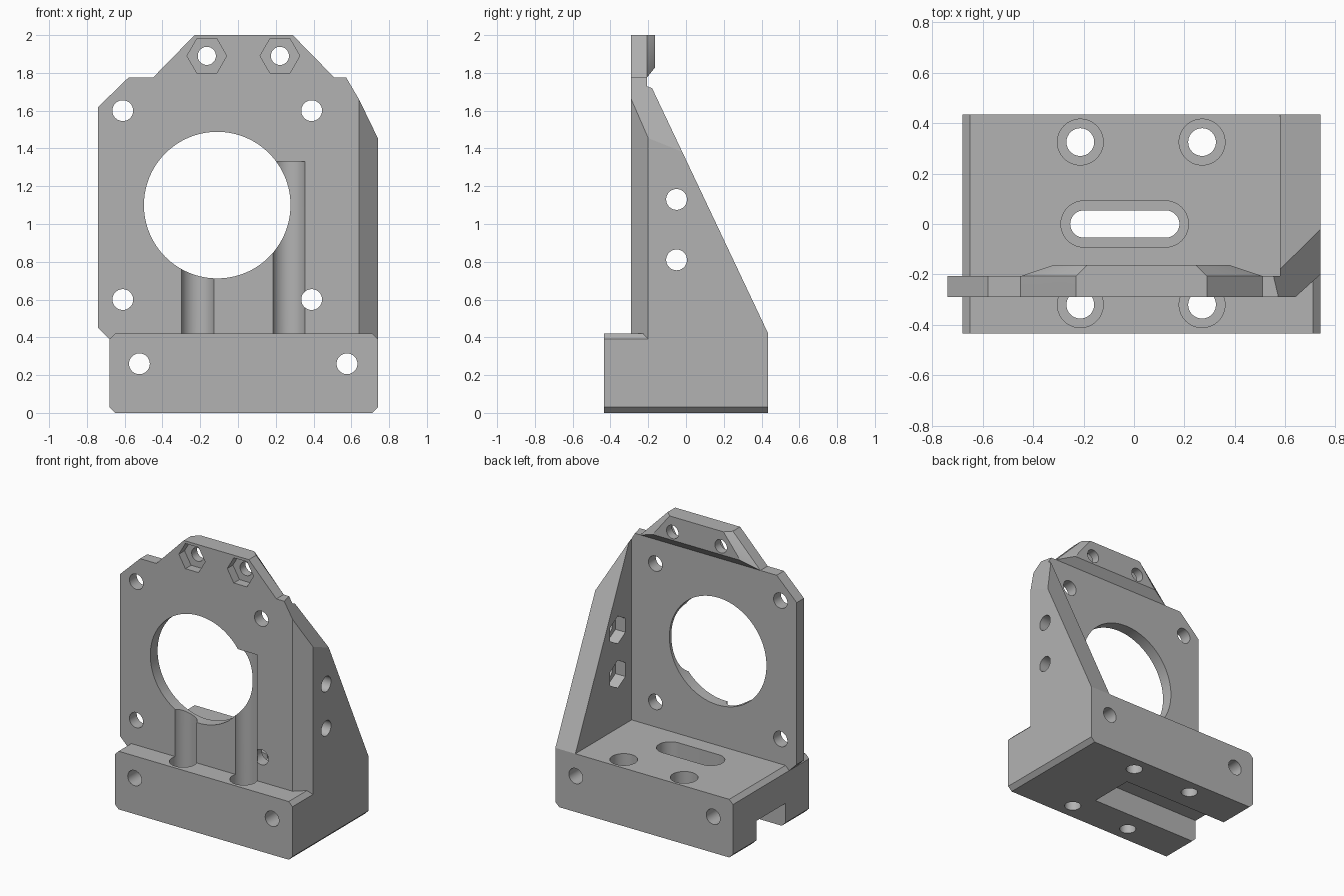
import bpy, bmesh, math
from mathutils import Vector

if "Cube" in bpy.data.objects:
    bpy.data.objects.remove(bpy.data.objects["Cube"], do_unlink=True)

grey = bpy.data.materials.new("light_grey_plastic")
grey.use_nodes = True
colour = (0.45, 0.45, 0.45, 1)
grey.diffuse_color = colour
grey.node_tree.nodes["Principled BSDF"].inputs["Base Color"].default_value = colour


def finish(name, bm):
    bmesh.ops.recalc_face_normals(bm, faces=bm.faces)
    mesh = bpy.data.meshes.new(name)
    bm.to_mesh(mesh)
    bm.free()
    mesh.materials.append(grey)
    ob = bpy.data.objects.new(name, mesh)
    bpy.context.scene.collection.objects.link(ob)
    return ob


def prism(name, points, axis, start, end, planes=()):
    """Extrude a 2D outline along an axis, then trim it with planes."""
    def place(p, t):
        c = list(p)
        c.insert("xyz".index(axis), t)
        return c
    bm = bmesh.new()
    face = bm.faces.new([bm.verts.new(place(p, start)) for p in points])
    new = bmesh.ops.extrude_face_region(bm, geom=[face])["geom"]
    shift = Vector(place((0, 0), end - start))
    bmesh.ops.translate(bm, vec=shift, verts=[v for v in new if isinstance(v, bmesh.types.BMVert)])
    for co, normal in planes:
        cut = bmesh.ops.bisect_plane(bm, geom=bm.verts[:] + bm.edges[:] + bm.faces[:],
                                     plane_co=co, plane_no=normal, clear_outer=True)["geom_cut"]
        bmesh.ops.edgenet_fill(bm, edges=[e for e in cut if isinstance(e, bmesh.types.BMEdge)])
    return finish(name, bm)


def ring(u, v, r, sides=64, turn=0.0):
    return [(u + r * math.cos(math.tau * i / sides + turn),
             v + r * math.sin(math.tau * i / sides + turn)) for i in range(sides)]


def stadium(x0, x1, r, n=24):
    pts = []
    for cx, a0 in ((x1 - r, -math.pi / 2), (x0 + r, math.pi / 2)):
        pts += [(cx + r * math.cos(a0 + math.pi * i / n),
                 r * math.sin(a0 + math.pi * i / n)) for i in range(n + 1)]
    return pts


def combine(target, tool, operation):
    mod = target.modifiers.new("combine", "BOOLEAN")
    mod.operation, mod.solver, mod.object = operation, "EXACT", tool
    graph = bpy.context.evaluated_depsgraph_get()
    mesh = bpy.data.meshes.new_from_object(target.evaluated_get(graph))
    target.modifiers.clear()
    target.data = mesh
    bpy.data.objects.remove(tool, do_unlink=True)


FRONT, BACK = -0.29, -0.207
# Sloping shoulder shared by plate and wall, and the wall's front corner chamfer
shoulder = ((0.74, -0.2, 1.455), (1.7, 0.4, 1))
corner = ((0.74, -0.2, 1), (0.09, -0.1, 0))

# Base block with chamfered long edges
c = 0.03
bracket = prism("mounting_bracket", [
    (-0.68 + c, 0), (0.74 - c, 0), (0.74, c), (0.74, 0.42 - c), (0.74 - c, 0.42),
    (-0.68 + c, 0.42), (-0.68, 0.42 - c), (-0.68, c)], "y", -0.435, 0.435)

# Upright face plate
plate = prism("face_plate", [
    (-0.74, 0.45), (-0.74, 1.62), (-0.58, 1.775), (-0.45, 1.775), (-0.23, 2), (0.29, 2),
    (0.51, 1.775), (0.64, 1.775), (0.64, 0.3), (-0.6, 0.3), (-0.68, 0.39)],
    "y", FRONT, BACK, [shoulder])
combine(bracket, plate, "UNION")

# Triangular side wall
wall = prism("side_wall", [(FRONT, 0.3), (FRONT, 1.9), (-0.265, 1.9), (0.435, 0.42), (0.435, 0.3)],
             "x", 0.58, 0.74, [shoulder, corner])
combine(bracket, wall, "UNION")

# Thickened top tab with tapered rear sides
bm = bmesh.new()
for y, pts in ((-0.25, [(-0.45, 1.775), (-0.23, 2), (0.29, 2), (0.51, 1.775)]),
               (BACK, [(-0.45, 1.775), (-0.23, 2), (0.29, 2), (0.51, 1.775)]),
               (-0.163, [(-0.32, 1.83), (-0.185, 2), (0.245, 2), (0.38, 1.83)])):
    for x, z in pts:
        bm.verts.new((x, y, z))
bmesh.ops.convex_hull(bm, input=bm.verts[:])
bmesh.ops.dissolve_limit(bm, angle_limit=0.01, verts=bm.verts[:], edges=bm.edges[:])
combine(bracket, finish("top_tab", bm), "UNION")

cuts = []


def cut(points, axis, start, end):
    cuts.append(prism("cutter", points, axis, start, end))


# Large bore and its four screw holes
cut(ring(-0.11, 1.1, 0.388, 128), "y", -0.6, 0)
for x in (-0.61, 0.39):
    for z in (0.6, 1.6):
        cut(ring(x, z, 0.055), "y", -0.6, 0)
# Top tab holes with hexagonal nut pockets
for x in (-0.165, 0.222):
    cut(ring(x, 1.89, 0.048), "y", -0.6, 0)
    cut(ring(x, 1.89, 0.105, 6), "y", -0.6, -0.225)
# Side wall holes with nut pockets on the inner face
for z in (0.81, 1.13):
    cut(ring(-0.05, z, 0.055), "x", 0.4, 1)
    cut(ring(-0.05, z, 0.1, 6, math.pi / 6), "x", 0.4, 0.66)
# Vertical base holes with counterbores; the front pair continue as plate grooves
for x in (-0.213, 0.27):
    for y, top in ((-0.32, 1.33), (0.325, 0.6)):
        cut(ring(x, y, 0.055), "z", -0.1, 0.3)
        cut(ring(x, y, 0.091), "z", 0.14, top)
# Horizontal base holes
for x in (-0.522, 0.577):
    cut(ring(x, 0.26, 0.055), "y", -0.6, 0.6)
# Central slot with recess, and the channel beneath it
cut(stadium(-0.253, 0.18, 0.054), "z", 0.05, 0.35)
cut(stadium(-0.29, 0.216, 0.092), "z", 0.25, 0.6)
cut([(-0.9, -0.165), (0.2, -0.165), (0.2, 0.165), (-0.9, 0.165)], "z", -0.1, 0.17)

for tool in cuts:
    combine(bracket, tool, "DIFFERENCE")

for ob in bpy.context.selected_objects:
    ob.select_set(False)
bracket.select_set(True)
bpy.context.view_layer.objects.active = bracket
bpy.ops.object.shade_smooth_by_angle(angle=math.radians(25))
